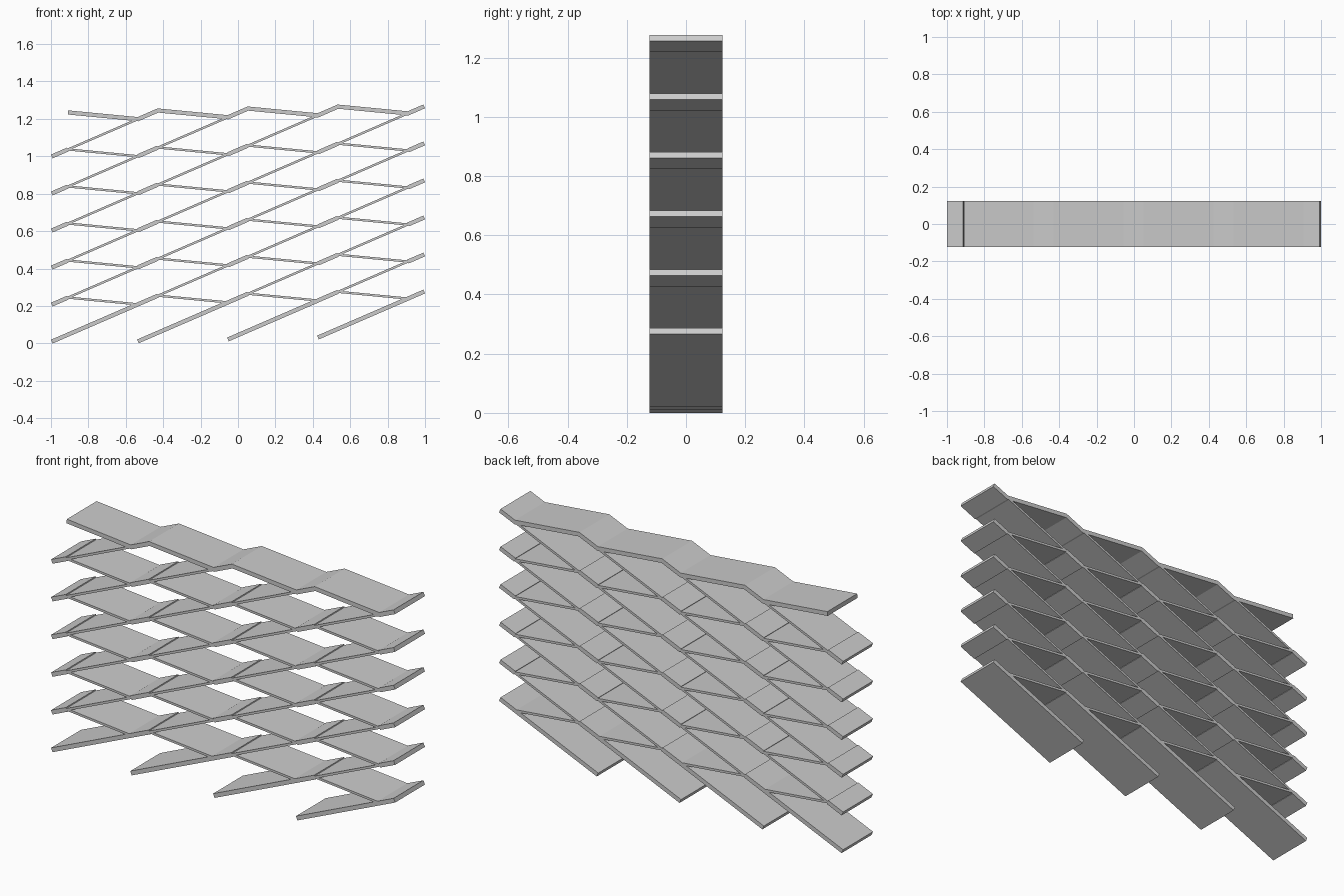
import bpy
import bmesh
from mathutils import Vector

if "Cube" in bpy.data.objects:
    bpy.data.objects.remove(bpy.data.objects["Cube"], do_unlink=True)

PITCH = 0.4813          # spacing of cells along a row
RISE = 0.0103           # climb of a row per cell
ROW = 0.198             # vertical spacing of rows
SHORT = 0.107           # horizontal run of a joint
SLOPE = (ROW + RISE) / PITCH
HALF_DEPTH = 0.124
THICK, THIN = 0.022, 0.012
END_X = 0.9956
COLS, TOP = 4, 6


def valley(i, k):
    return Vector((-0.535 + PITCH * i, 0.0105 + RISE * i + ROW * k))


def peak(i, k):
    return valley(i, k) + Vector((SHORT, SHORT * SLOPE))


def clip(a, b):
    """Trim an inclined joint to the width of the panel."""
    x0, x1 = max(a.x, -END_X), min(b.x, END_X)
    return [Vector((x, a.y + (x - a.x) * SLOPE)) for x in (x0, x1)]


def ribbon(bm, path, thickness):
    """Mitred strip following a path in the x-z plane, extruded in depth."""
    dirs = [(b - a).normalized() for a, b in zip(path, path[1:])]
    upper, lower = [], []
    for n, p in enumerate(path):
        before, after = dirs[max(n - 1, 0)], dirs[min(n, len(dirs) - 1)]
        tangent = (before + after).normalized()
        offset = Vector((-tangent.y, tangent.x)) * (thickness / 2 / tangent.dot(after))
        upper.append(p + offset)
        lower.append(p - offset)
    rings = [[bm.verts.new((q.x, y, q.y))
              for q, y in ((u, -HALF_DEPTH), (u, HALF_DEPTH),
                           (w, HALF_DEPTH), (w, -HALF_DEPTH))]
             for u, w in zip(upper, lower)]
    for r, s in zip(rings, rings[1:]):
        for j in range(4):
            m = (j + 1) % 4
            bm.faces.new((r[j], r[m], s[m], s[j]))
    bm.faces.new(rings[0][::-1])
    bm.faces.new(rings[-1])


def build(name, strips):
    bm = bmesh.new()
    for path, thickness in strips:
        ribbon(bm, path, thickness)
    bmesh.ops.recalc_face_normals(bm, faces=bm.faces)
    mesh = bpy.data.meshes.new(name)
    bm.to_mesh(mesh)
    bm.free()
    bpy.context.collection.objects.link(bpy.data.objects.new(name, mesh))


# Top strip: one folded ribbon
top_path = [peak(-1, TOP)]
for i in range(COLS - 1):
    top_path += [valley(i, TOP), peak(i, TOP)]
top_path += clip(valley(COLS - 1, TOP), peak(COLS - 1, TOP))
build("top_strip", [(top_path, THICK)])

# Bottom row: inclined slats from the free ends to the first row
build("bottom_slats", [(clip(valley(i, 0), valley(i + 1, 1)), THICK)
                       for i in range(-1, COLS - 1)])

# Double-thickness joints, with half joints at both sides
build("joints", [(clip(valley(i, k), peak(i, k)), THICK)
                 for k in range(1, TOP) for i in range(-1, COLS)])

# Inclined walls between one row and the next
build("inclined_walls", [([peak(i, k), valley(i + 1, k + 1)], THIN)
                         for k in range(1, TOP) for i in range(-1, COLS - 1)])

# Shallow walls along each row
build("shallow_walls", [([peak(i, k), valley(i + 1, k)], THIN)
                        for k in range(1, TOP) for i in range(-1, COLS - 1)])
